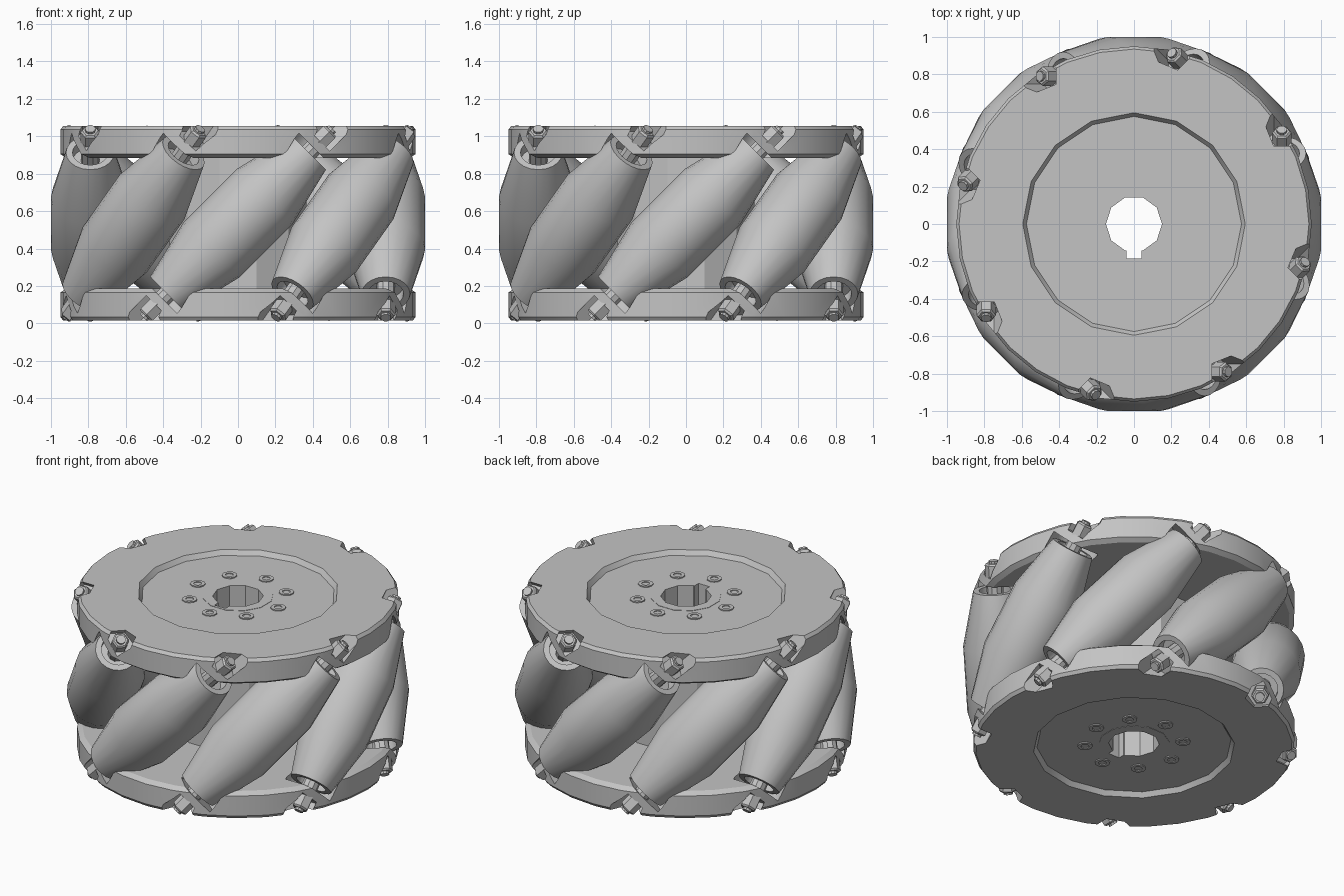
import bpy, bmesh
from math import pi, cos, sin, radians
from mathutils import Matrix

old = bpy.data.objects.get("Cube")
if old:
    bpy.data.objects.remove(old, do_unlink=True)

MID = 0.535       # height of the wheel's middle plane
ROLLER_R = 0.79   # distance of roller axes from the wheel axis
COUNT = 8
ID = Matrix.Identity(4)

grey = bpy.data.materials.new("plain grey")
grey.use_nodes = True
grey.diffuse_color = (0.55, 0.55, 0.55, 1)
grey.node_tree.nodes["Principled BSDF"].inputs["Base Color"].default_value = grey.diffuse_color


def lathe(bm, profile, sides, matrix=ID):
    """Turn (radius, height) points round z and cap both ends."""
    rings = []
    for r, h in profile:
        ring = []
        for i in range(sides):
            a = 2 * pi * i / sides
            ring.append(bm.verts.new(matrix @ Matrix.Translation((r * cos(a), r * sin(a), h)).translation))
        rings.append(ring)
    for lo, hi in zip(rings, rings[1:]):
        for i in range(sides):
            j = (i + 1) % sides
            bm.faces.new((lo[i], lo[j], hi[j], hi[i]))
    bm.faces.new(rings[0][::-1])
    bm.faces.new(rings[-1])


def mesh_from(bm, name):
    bmesh.ops.recalc_face_normals(bm, faces=bm.faces)
    me = bpy.data.meshes.new(name)
    bm.to_mesh(me)
    bm.free()
    me.materials.append(grey)
    return me


def add(name, me, matrix=ID):
    ob = bpy.data.objects.new(name, me)
    bpy.context.scene.collection.objects.link(ob)
    ob.matrix_world = matrix
    return ob


def turned(name, profile, sides, matrix=ID):
    bm = bmesh.new()
    lathe(bm, profile, sides, matrix)
    return mesh_from(bm, name)


def cut(ob, cutter):
    mod = ob.modifiers.new("cut", 'BOOLEAN')
    mod.operation = 'DIFFERENCE'
    mod.solver = 'EXACT'
    mod.object = cutter
    dg = bpy.context.evaluated_depsgraph_get()
    me = bpy.data.meshes.new_from_object(ob.evaluated_get(dg))
    ob.modifiers.clear()
    ob.data = me


def spin(i):
    return Matrix.Rotation(2 * pi * i / COUNT, 4, 'Z')


def roller_frame(i):
    return spin(i) @ Matrix.Translation((ROLLER_R, 0, MID)) @ Matrix.Rotation(-pi / 4, 4, 'X')


def mirrored(half):
    return [(r, -h) for r, h in half[::-1]] + half


flip = Matrix.Translation((0, 0, MID)) @ Matrix.Rotation(pi, 4, 'X') @ Matrix.Translation((0, 0, -MID))

# Upper side plate with bevelled rim
top_plate = add("top_plate", turned("top_plate", [
    (0.92, 0.885), (0.95, 0.905), (0.95, 1.035), (0.935, 1.055)], 32))

# Roller clearances, nut pockets and the shallow centre recess
bm = bmesh.new()
for i in range(COUNT):
    lathe(bm, [(0.15, 0.3), (0.15, 0.57)], 16, roller_frame(i))
    lathe(bm, [(0.085, 0.62), (0.085, 0.9)], 6, roller_frame(i))
lathe(bm, [(0.575, 1.025), (0.595, 1.055), (0.595, 1.2)], 16)
pockets = add("pocket_cutter", mesh_from(bm, "pocket_cutter"))
pockets.hide_render = True
cut(top_plate, pockets)
bpy.data.objects.remove(pockets, do_unlink=True)

# Lower side plate is the upper one turned over
lower = top_plate.data.copy()
lower.transform(flip)
bottom_plate = add("bottom_plate", lower)

# Hub between the plates
hub_half = [(0.38, 0.43), (0.21, 0.43), (0.21, 0.492)]
hub = add("hub", turned("hub", mirrored(hub_half), 12,
                        Matrix.Translation((0, 0, MID)) @ Matrix.Rotation(radians(15), 4, 'Z')))

# Keyed bore through hub and plates
bore = add("bore_cutter", turned("bore_cutter", [(0.15, -0.5), (0.15, 1.5)], 10))
bm = bmesh.new()
bmesh.ops.create_cube(bm, size=1, matrix=Matrix.Translation((0, -0.1, MID)) @ Matrix.Diagonal((0.08, 0.17, 1.8, 1)))
key = add("key_cutter", mesh_from(bm, "key_cutter"))
for cutter in (bore, key):
    cutter.hide_render = True
    for part in (top_plate, bottom_plate, hub):
        cut(part, cutter)
    bpy.data.objects.remove(cutter, do_unlink=True)

# Barrel rollers on slanted axles with a nut at each end
roller_mesh = turned("roller", mirrored([
    (0.21, 0.2), (0.13, 0.535), (0.095, 0.535), (0.095, 0.47), (0.045, 0.47)]), 20)
axle_mesh = turned("axle", mirrored([(0.05, 0.6), (0.028, 0.6), (0.028, 0.715)]), 10)
nut_mesh = turned("nut", [(0.052, 0.61), (0.052, 0.69), (0.042, 0.7)], 6)
for i in range(COUNT):
    frame = roller_frame(i)
    add(f"roller_{i + 1}", roller_mesh, frame)
    add(f"axle_{i + 1}", axle_mesh, frame)
    add(f"upper_nut_{i + 1}", nut_mesh, frame)
    add(f"lower_nut_{i + 1}", nut_mesh, frame @ Matrix.Rotation(pi, 4, 'X'))

# Socket-head hub bolts on both faces
bolt_mesh = turned("hub_bolt", [
    (0.045, 0.95), (0.045, 1.032), (0.024, 1.032), (0.024, 1.027)], 10)
for i in range(COUNT):
    place = spin(i) @ Matrix.Translation((0.29, 0, 0))
    add(f"top_hub_bolt_{i + 1}", bolt_mesh, place)
    add(f"bottom_hub_bolt_{i + 1}", bolt_mesh, flip @ place)

# Smooth the curved surfaces, keep the edges crisp
bpy.context.view_layer.update()
bpy.ops.object.select_all(action='DESELECT')
done = set()
for ob in bpy.context.scene.objects:
    if ob.type == 'MESH' and ob.data.name not in done and grey.name in ob.data.materials:
        done.add(ob.data.name)
        ob.select_set(True)
        bpy.context.view_layer.objects.active = ob
bpy.ops.object.shade_smooth_by_angle(angle=radians(25))
bpy.ops.object.select_all(action='DESELECT')
